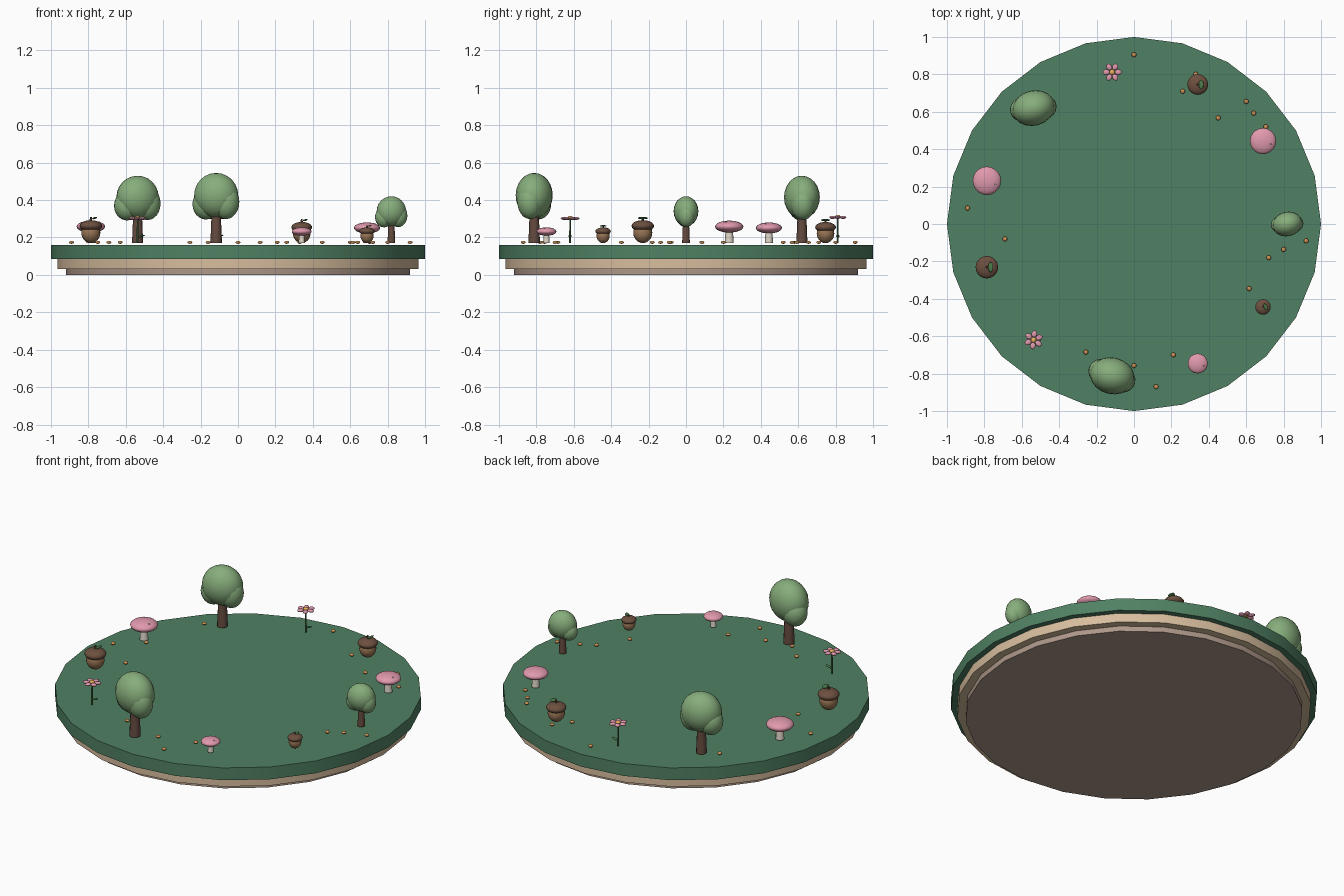
import bpy
from math import cos, sin, tau, pi, radians
from mathutils import Matrix, Vector

if "Cube" in bpy.data.objects:
    bpy.data.objects.remove(bpy.data.objects["Cube"])

BASE = 0.17   # level the ornaments stand on
RING = 0.82   # radius of the ring of ornaments


def material(name, rgb):
    m = bpy.data.materials.new(name)
    m.diffuse_color = (*rgb, 1)
    m.use_nodes = True
    m.node_tree.nodes["Principled BSDF"].inputs["Base Color"].default_value = m.diffuse_color
    return m


GREEN = material("board_green", (0.08, 0.22, 0.125))
BEIGE = material("beige", (0.68, 0.51, 0.34))
TAUPE = material("taupe", (0.42, 0.31, 0.25))
LEAF = material("crown_green", (0.24, 0.42, 0.20))
STEM = material("stem_green", (0.07, 0.2, 0.07))
BARK = material("bark", (0.13, 0.07, 0.05))
PINK = material("pink", (0.75, 0.32, 0.42))
CREAM = material("cream", (0.75, 0.68, 0.58))
NUT = material("nut", (0.32, 0.18, 0.09))
CAP = material("nut_cap", (0.15, 0.08, 0.05))
GOLD = material("gold", (0.8, 0.42, 0.1))
BEAD = material("bead", (0.6, 0.28, 0.09))


def finish(name, mat):
    ob = bpy.context.object
    ob.name = name
    ob.data.materials.append(mat)
    bpy.ops.object.shade_smooth_by_angle(angle=radians(40))
    return ob


def cone(name, mat, loc, r1, r2, z0, z1, sides=12):
    bpy.ops.mesh.primitive_cone_add(vertices=sides, radius1=r1, radius2=r2, depth=z1 - z0,
                                    location=(loc[0], loc[1], (z0 + z1) / 2))
    return finish(name, mat)


def ball(name, mat, loc, radii, rot=(0, 0, 0), seg=20, rings=12):
    bpy.ops.mesh.primitive_uv_sphere_add(segments=seg, ring_count=rings, radius=1,
                                         location=loc, rotation=rot)
    bpy.context.object.scale = radii
    return finish(name, mat)


def tree(i, x, y, s, turn):
    def place(dx, dy, dz):
        p = Matrix.Rotation(turn, 3, 'Z') @ Vector((dx, dy, dz)) * s
        return p + Vector((x, y, BASE))
    cone(f"tree_trunk_{i}", BARK, (x, y), 0.031 * s, 0.023 * s, BASE, BASE + 0.2 * s)
    r = (0, 0, turn)
    for part, loc, rad in (("main", (0, 0, 0.255), (0.12, 0.098, 0.12)),
                           ("left", (-0.058, 0.01, 0.208), (0.073, 0.068, 0.082)),
                           ("right", (0.055, -0.01, 0.22), (0.073, 0.068, 0.092))):
        ball(f"tree_crown_{part}_{i}", LEAF, place(*loc), [v * s for v in rad], r)


def mushroom(i, x, y, s, turn):
    cone(f"mushroom_stem_{i}", CREAM, (x, y), 0.024 * s, 0.019 * s, BASE, BASE + 0.085 * s)
    ball(f"mushroom_cap_{i}", PINK, (x, y, BASE + 0.088 * s), (0.076 * s, 0.076 * s, 0.032 * s))
    ball(f"mushroom_spot_{i}", CREAM, (x + 0.045 * s, y - 0.018 * s, BASE + 0.11 * s),
         (0.006 * s,) * 3, seg=8, rings=6)


def acorn(i, x, y, s, turn):
    ball(f"acorn_body_{i}", NUT, (x, y, BASE + 0.055 * s), (0.05 * s, 0.05 * s, 0.055 * s))
    ball(f"acorn_cap_{i}", CAP, (x, y, BASE + 0.09 * s), (0.059 * s, 0.059 * s, 0.03 * s))
    cone(f"acorn_stalk_{i}", BARK, (x, y), 0.007 * s, 0.005 * s,
         BASE + 0.11 * s, BASE + 0.137 * s, 8)
    ball(f"acorn_leaf_{i}", STEM, (x + 0.02 * s, y, BASE + 0.131 * s),
         (0.014 * s, 0.027 * s, 0.005 * s), (0, -0.3, turn), 12, 8)


def flower(i, x, y, s, turn):
    top = BASE + 0.132 * s
    cone(f"flower_stem_{i}", STEM, (x, y), 0.005, 0.004, BASE, top, 8)
    ball(f"flower_leaf_{i}", STEM, (x + 0.02, y, BASE + 0.037), (0.02, 0.009, 0.005),
         (0, -0.3, 0), 12, 8)
    for k in range(6):
        a = turn + k * tau / 6
        ball(f"flower_petal_{i}_{k}", PINK, (x + 0.032 * cos(a), y + 0.032 * sin(a), top),
             (0.019, 0.015, 0.008), (0, 0, a), 12, 8)
    ball(f"flower_centre_{i}", GOLD, (x, y, top + 0.004), (0.015, 0.015, 0.009), seg=12, rings=8)


# stepped round board
cone("board_foot", TAUPE, (0, 0), 0.92, 0.92, 0.0, 0.032, 24)
cone("board_middle", BEIGE, (0, 0), 0.966, 0.966, 0.032, 0.086, 24)
cone("board_top", GREEN, (0, 0), 1.0, 1.0, 0.086, 0.16, 24)

# eleven ornaments evenly spaced round the rim: kind, scale, turn
ornaments = [(tree, 0.667, 0.24), (mushroom, 0.92, 0), (acorn, 0.94, 0), (flower, 1.04, 0),
             (tree, 0.96, 0.28), (mushroom, 1.0, 0), (acorn, 1.02, 0), (flower, 1.0, 0.4),
             (tree, 1.0, -0.22), (mushroom, 0.7, 0), (acorn, 0.7, 0.4)]
for i, (build, s, turn) in enumerate(ornaments):
    a = i * tau / 11
    build(i, RING * cos(a), RING * sin(a), s, turn)

# scattered beads
spots = [(0, .905), (.26, .71), (.6, .655), (.64, .593), (.45, .567), (.705, .52), (.33, .8),
         (-.89, .085), (-.69, -.08), (.92, -.09), (.8, -.136), (.72, -.18), (.615, -.345),
         (-.257, -.685), (0, -.757), (.21, -.7), (.118, -.87), (-.63, .58), (-.75, .2),
         (-.16, -.78)]
for i, (x, y) in enumerate(spots):
    ball(f"bead_{i}", BEAD, (x, y, 0.174), (0.013, 0.013, 0.008), seg=12, rings=8)
